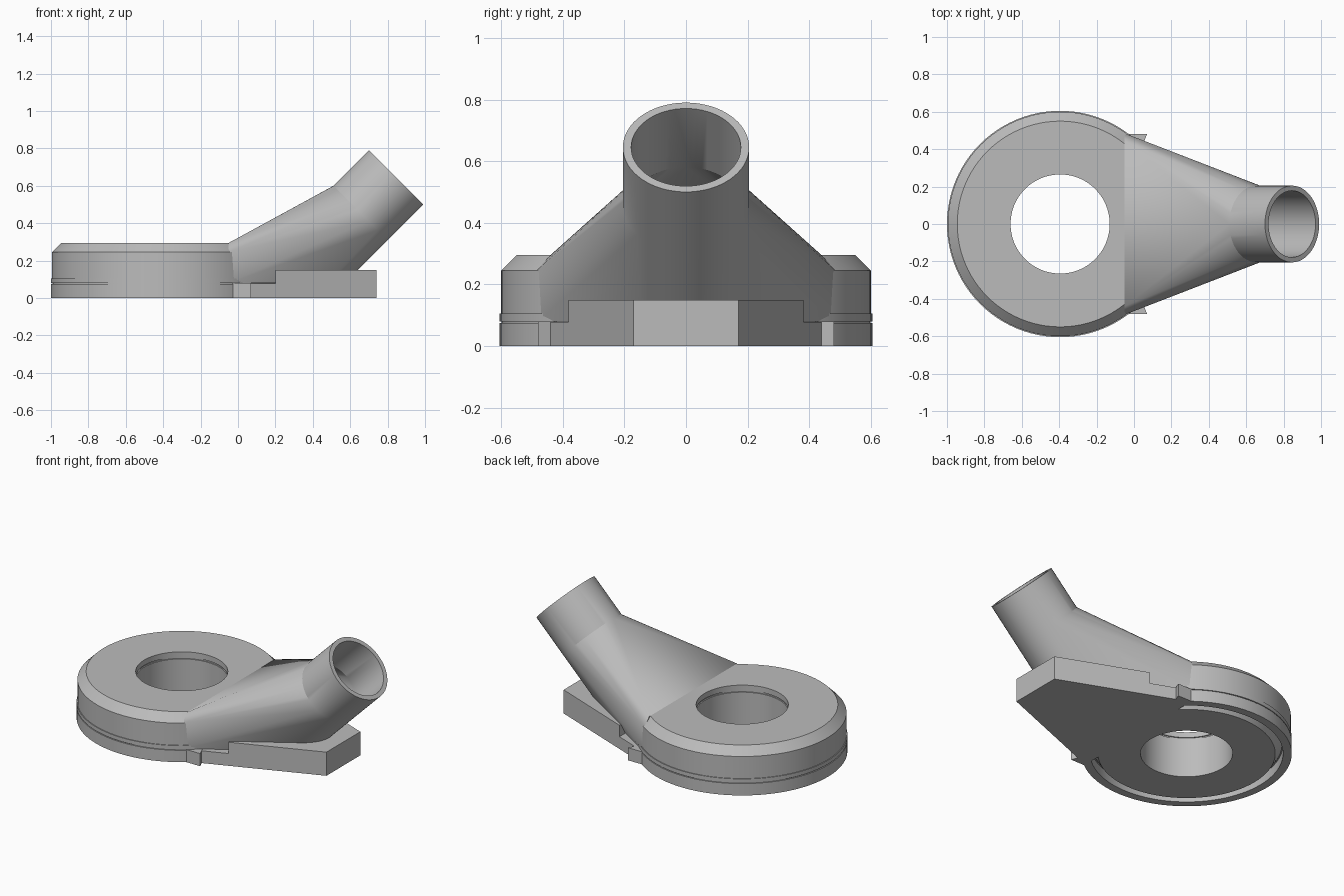
import bpy, bmesh, math
from mathutils import Vector

cube = bpy.data.objects.get("Cube")
if cube:
    bpy.data.objects.remove(cube)

grey = bpy.data.materials.new("plain grey")
grey.use_nodes = True
grey.diffuse_color = (0.5, 0.5, 0.5, 1)
grey.node_tree.nodes["Principled BSDF"].inputs["Base Color"].default_value = grey.diffuse_color

CENTRE_X = -0.395
SEGMENTS = 96


def finish(name, bm, recalc=True):
    if recalc:
        bmesh.ops.recalc_face_normals(bm, faces=bm.faces)
    mesh = bpy.data.meshes.new(name)
    bm.to_mesh(mesh)
    bm.free()
    mesh.materials.append(grey)
    obj = bpy.data.objects.new(name, mesh)
    bpy.context.collection.objects.link(obj)
    bpy.ops.object.select_all(action='DESELECT')
    obj.select_set(True)
    bpy.context.view_layer.objects.active = obj
    bpy.ops.object.shade_smooth_by_angle(angle=math.radians(25))
    return obj


def revolve(name, profile):
    """Closed (radius, z) profile spun around the ring axis."""
    bm = bmesh.new()
    loops = []
    for i in range(SEGMENTS):
        a = math.tau * i / SEGMENTS
        loops.append([bm.verts.new((CENTRE_X + r * math.cos(a), r * math.sin(a), z))
                      for r, z in profile])
    n = len(profile)
    for i, loop in enumerate(loops):
        nxt = loops[(i + 1) % SEGMENTS]
        for j in range(n):
            k = (j + 1) % n
            bm.faces.new((loop[j], nxt[j], nxt[k], loop[k]))
    return finish(name, bm)


def prism(name, outline, z0, z1):
    bm = bmesh.new()
    face = bm.faces.new([bm.verts.new((x, y, z0)) for x, y in outline])
    top = bmesh.ops.extrude_face_region(bm, geom=[face])["geom"]
    bmesh.ops.translate(bm, vec=(0, 0, z1 - z0),
                        verts=[v for v in top if isinstance(v, bmesh.types.BMVert)])
    return finish(name, bm)


# Ring housing: chamfered top, lip above the seam, air slot in the underside
revolve("ring_housing", [
    (0.265, 0), (0.51, 0), (0.548, 0.06), (0.555, 0.06), (0.555, 0),
    (0.605, 0), (0.605, 0.075), (0.598, 0.075), (0.598, 0.08), (0.605, 0.08),
    (0.605, 0.105), (0.6, 0.105), (0.6, 0.245), (0.55, 0.295),
    (0.265, 0.295), (0.265, 0.26), (0.272, 0.26), (0.272, 0.25), (0.265, 0.25)])

# Mounting plate: thin under the duct, thick at the end
def plate_y(x):
    return 0.48 - (x + 0.05) * 0.31 / 0.79

def plate(name, x0, x1, height):
    prism(name, [(x0, -plate_y(x0)), (x1, -plate_y(x1)),
                 (x1, plate_y(x1)), (x0, plate_y(x0))], 0, height)

plate("plate_neck", -0.03, 0.2, 0.078)
plate("plate_end", 0.2, 0.74, 0.15)

# Small clips on both sides
for side, label in ((1, "left"), (-1, "right")):
    prism(label + "_clip", [(-0.03, 0.48 * side), (0.07, 0.48 * side),
                            (0.045, 0.42 * side), (-0.03, 0.42 * side)], 0, 0.08)

# Duct: hull from the wide housing side to a slanted tube, hollow
AXIS = Vector((1, 0, 1)).normalized()
ACROSS = Vector((-1, 0, 1)).normalized()
NECK, MOUTH = Vector((0.655, 0, 0.455)), Vector((0.845, 0, 0.645))
SIDES = 64


def circle(bm, centre, radius):
    angles = [math.tau * i / SIDES for i in range(SIDES)]
    return [bm.verts.new(centre + ACROSS * radius * math.cos(a)
                         + Vector((0, radius * math.sin(a), 0))) for a in angles]


def duct_skin(bm, wall):
    """Open skin of the duct, inset by the wall; returns the mouth loop."""
    radius, low = 0.205 - wall, 0.08 + wall
    neck = circle(bm, NECK, radius)
    points = list(neck)
    for y, z in ((0.48, low), (0.485, 0.245 - wall), (0.44, 0.295 - wall)):
        for s in (1, -1):
            points.append(bm.verts.new((-0.05, s * (y - wall), z)))
    # foot of the tube where it meets the plate
    for i in range(SIDES):
        a = math.tau * i / SIDES
        points.append(bm.verts.new((NECK.x - NECK.z + low + radius * math.sqrt(2) * math.cos(a),
                                    radius * math.sin(a), low)))
    hull = bmesh.ops.convex_hull(bm, input=points)
    inside = [v for v in hull["geom_interior"] if isinstance(v, bmesh.types.BMVert)]
    ring = set(neck)
    caps = [f for f in bm.faces if all(v in ring for v in f.verts)]
    bmesh.ops.delete(bm, geom=caps, context='FACES_ONLY')
    bmesh.ops.delete(bm, geom=[e for e in bm.edges if not e.link_faces
                               and all(v in ring for v in e.verts)], context='EDGES')
    bmesh.ops.delete(bm, geom=[v for v in inside if v.is_valid and not v.link_faces],
                     context='VERTS')
    mouth = circle(bm, MOUTH, radius)
    bridge(bm, neck, mouth)
    return mouth


def bridge(bm, a, b):
    for i in range(SIDES):
        j = (i + 1) % SIDES
        bm.faces.new((a[i], a[j], b[j], b[i]))


bm = bmesh.new()
outer = duct_skin(bm, 0)
inner = duct_skin(bm, 0.027)
bridge(bm, outer, inner)
finish("duct", bm)
